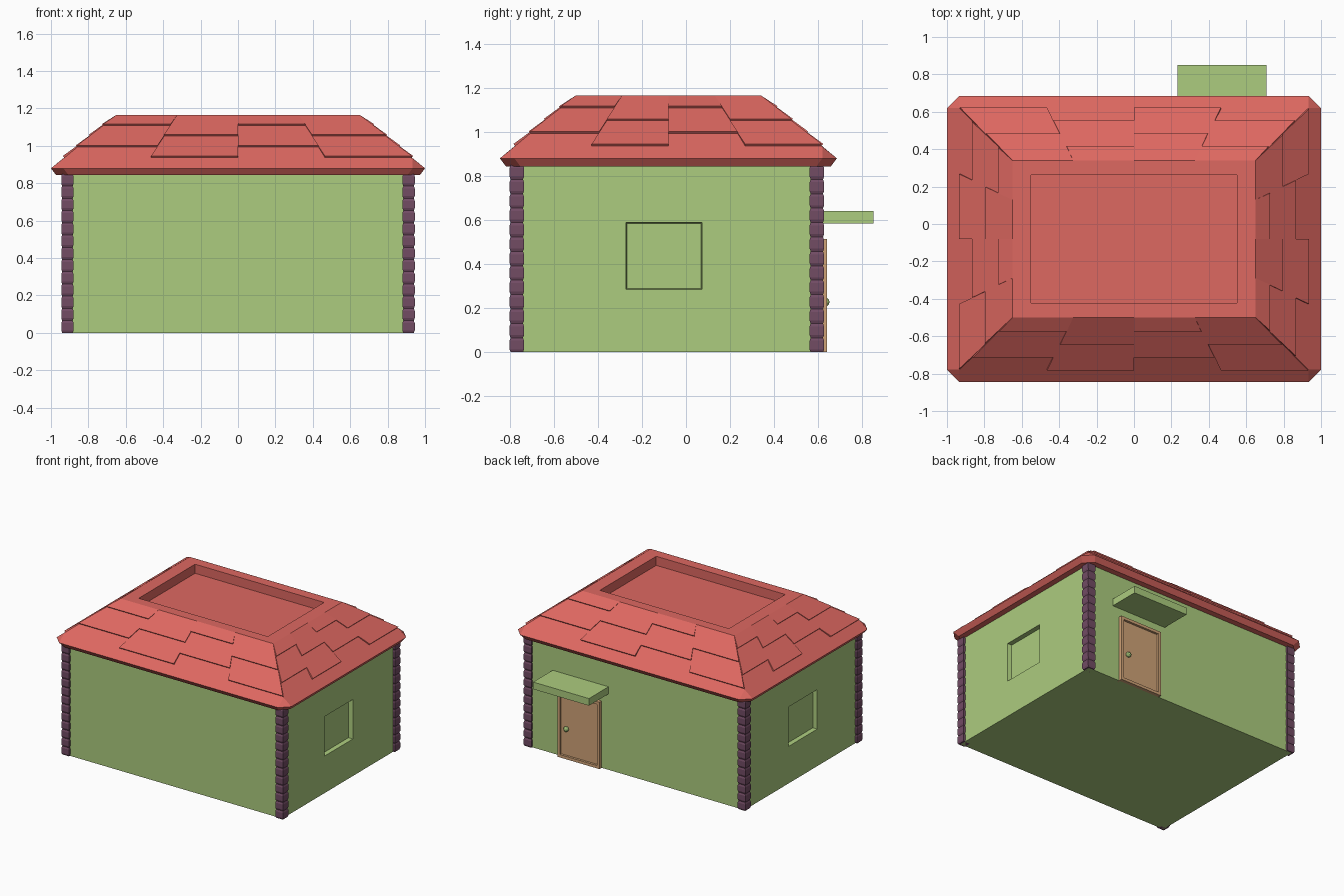
import bpy, bmesh
from mathutils import Vector

if "Cube" in bpy.data.objects:
    bpy.data.objects.remove(bpy.data.objects["Cube"])


def material(name, r, g, b):
    lin = [((c / 255 + 0.055) / 1.055) ** 2.4 for c in (r, g, b)]
    m = bpy.data.materials.new(name)
    m.diffuse_color = (*lin, 1)
    m.use_nodes = True
    m.node_tree.nodes["Principled BSDF"].inputs["Base Color"].default_value = m.diffuse_color
    return m


GREEN = material("wall green", 172, 204, 126)
RED = material("roof red", 222, 104, 97)
PURPLE = material("post purple", 114, 76, 100)
TAN = material("door tan", 208, 163, 119)
CY = -0.08  # middle of the house in y
SIGNS = [(1, 1), (-1, 1), (-1, -1), (1, -1)]


def finish(name, bm, mat):
    bmesh.ops.recalc_face_normals(bm, faces=bm.faces)
    me = bpy.data.meshes.new(name)
    bm.to_mesh(me)
    bm.free()
    ob = bpy.data.objects.new(name, me)
    me.materials.append(mat)
    bpy.context.collection.objects.link(ob)
    return ob


def add_box(bm, lo, hi):
    lo, hi = Vector(lo), Vector(hi)
    vs = bmesh.ops.create_cube(bm, size=1)["verts"]
    for v in vs:
        v.co = (lo + hi) / 2 + v.co * (hi - lo)
    return vs


def box(name, lo, hi, mat):
    bm = bmesh.new()
    add_box(bm, lo, hi)
    return finish(name, bm, mat)


def rect(bm, hx, hy, z, cx=0, cy=CY):
    return [bm.verts.new((cx + sx * hx, cy + sy * hy, z)) for sx, sy in SIGNS]


def bridge(bm, a, b):
    n = len(a)
    for i in range(n):
        bm.faces.new((a[i], a[(i + 1) % n], b[(i + 1) % n], b[i]))


# Walls with a tapered window recess on both sides
walls = box("walls", (-0.927, -0.785, 0), (0.927, 0.612, 0.86), GREEN)
cutters = []
for s in (-1, 1):
    bm = bmesh.new()
    for v in add_box(bm, (-0.035, -0.28, 0.28), (0.035, 0.08, 0.595)):
        if v.co.x * s < 0:  # inner end slightly smaller
            v.co.y += 0.012 if v.co.y < -0.1 else -0.012
            v.co.z += 0.01 if v.co.z < 0.4 else -0.01
        v.co.x += s * 0.93
    cut = finish("window_cutter", bm, GREEN)
    cut.hide_render = True
    cutters.append(cut)
    mod = walls.modifiers.new("window", "BOOLEAN")
    mod.operation, mod.solver, mod.object = "DIFFERENCE", "EXACT", cut
bpy.context.view_layer.update()
cut_mesh = bpy.data.meshes.new_from_object(
    walls.evaluated_get(bpy.context.evaluated_depsgraph_get()))
walls.modifiers.clear()
walls.data = cut_mesh
for cut in cutters:
    bpy.data.objects.remove(cut)

# Corner posts made of stacked chamfered blocks
N, H = 13, 0.85
for k, (sx, sy) in enumerate(SIGNS):
    bm = bmesh.new()
    prev = None
    for i in range(N):
        z0, h = i * H / N, H / N
        for f, r in ((0, 0.028), (0.2, 0.033), (0.8, 0.033), (1, 0.028)):
            if f == 0 and prev:
                continue
            ring = rect(bm, r, r, z0 + f * h, sx * 0.912, -0.087 + sy * 0.681)
            if prev:
                bridge(bm, prev, ring)
            else:
                bm.faces.new(ring)
            prev = ring
    bm.faces.new(prev)
    finish(f"corner_post_{k + 1}", bm, PURPLE)

# Roof body: clipped eave corners, hipped slopes, sunken flat top
TX, TY, TZ = 0.65, 0.42, 1.165
EX, EY, EZ, CH = 1.0, 0.765, 0.88, 0.066


def octagon(bm, hx, hy, z):
    out = []
    for sx, sy in SIGNS:
        pair = [(sx * hx, CY + sy * (hy - CH), z), (sx * (hx - CH), CY + sy * hy, z)]
        out += pair if sx * sy > 0 else pair[::-1]
    return [bm.verts.new(p) for p in out]


bm = bmesh.new()
base = octagon(bm, EX - 0.028, EY - 0.028, 0.843)
eave = octagon(bm, EX, EY, EZ)
hip = rect(bm, EX - CH, EY - CH, 0.933)
top = rect(bm, TX, TY, TZ)
rim = rect(bm, 0.55, 0.343, TZ)
floor = rect(bm, 0.55, 0.343, TZ - 0.07)
bm.faces.new(base)
bm.faces.new(floor)
bridge(bm, base, eave)
bridge(bm, top, rim)
bridge(bm, rim, floor)
for i in range(4):
    j = (i + 1) % 4
    bm.faces.new((eave[2 * i], eave[2 * i + 1], hip[i]))
    bm.faces.new((eave[2 * i + 1], eave[(2 * i + 2) % 8], hip[j], top[j], top[i], hip[i]))
finish("roof", bm, RED)

# Shingles: thin wedges in four staggered columns on each slope
bm = bmesh.new()
tops = [Vector((sx * TX, CY + sy * TY, TZ)) for sx, sy in SIGNS]
ends = [Vector((sx * EX, CY + sy * EY, EZ)) for sx, sy in SIGNS]
for i in range(4):
    j = (i + 1) % 4
    normal = (tops[j] - tops[i]).cross(tops[i] - ends[i]).normalized()

    def at(u, t, lift):
        p = tops[i].lerp(tops[j], u).lerp(ends[i].lerp(ends[j], u), t)
        return p + normal * lift

    for q in range(4):
        u0, u1 = q / 4, (q + 1) / 4
        for t0, t1 in ([(0, 0.4), (0.4, 0.8)] if q % 2 else [(0, 0.2), (0.2, 0.6)]):
            low = [bm.verts.new(at(u, t, -0.004)) for u, t in
                   ((u0, t0), (u1, t0), (u1, t1), (u0, t1))]
            high = [bm.verts.new(at(u, t, e)) for u, t, e in
                    ((u0, t0, 0.0005), (u1, t0, 0.0005), (u1, t1, 0.011), (u0, t1, 0.011))]
            bm.faces.new(low)
            bm.faces.new(high)
            bridge(bm, low, high)
finish("roof_shingles", bm, RED)

# Door with a sunken panel, on the back wall
DX0, DX1, DZ = 0.29, 0.65, 0.515
box("door_panel", (DX0 + 0.01, 0.59, 0), (DX1 - 0.01, 0.622, DZ - 0.01), TAN)
bm = bmesh.new()
B = 0.022
add_box(bm, (DX0, 0.59, 0), (DX0 + B, 0.639, DZ))
add_box(bm, (DX1 - B, 0.59, 0), (DX1, 0.639, DZ))
add_box(bm, (DX0 + B, 0.59, DZ - B), (DX1 - B, 0.639, DZ))
add_box(bm, (DX0 + B, 0.59, 0), (DX1 - B, 0.639, B))
finish("door_frame", bm, TAN)

# Door knob
bm = bmesh.new()
bmesh.ops.create_icosphere(bm, subdivisions=2, radius=0.02)
for v in bm.verts:
    v.co += Vector((0.58, 0.632, 0.228))
finish("door_knob", bm, GREEN)

# Canopy above the door
box("door_canopy", (0.232, 0.6, 0.585), (0.708, 0.85, 0.64), GREEN)
